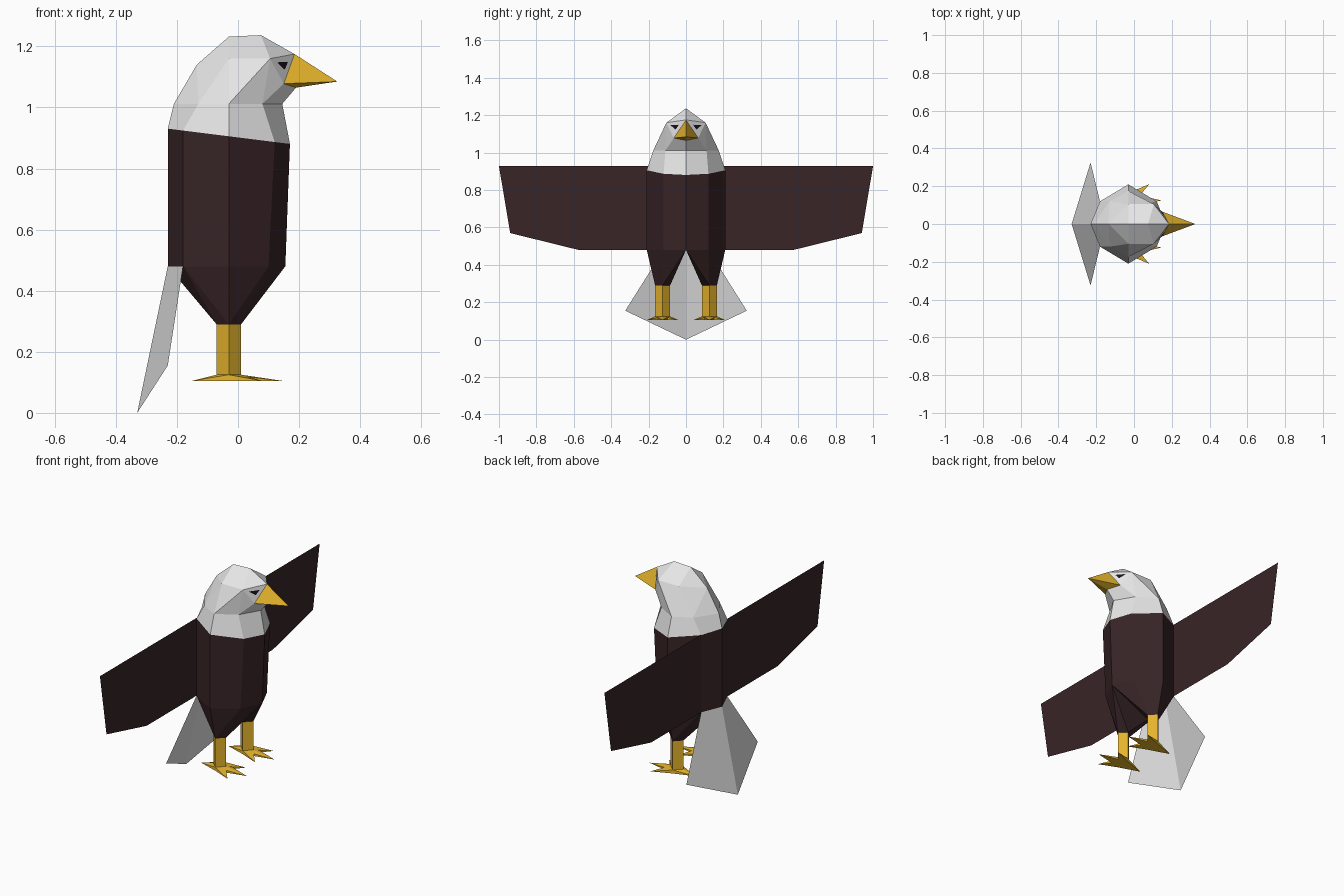
import bpy
import bmesh
from mathutils import Vector

default_cube = bpy.data.objects.get("Cube")
if default_cube:
    bpy.data.objects.remove(default_cube, do_unlink=True)


def make_material(name, colour):
    mat = bpy.data.materials.new(name)
    mat.use_nodes = True
    mat.diffuse_color = (*colour, 1)
    mat.node_tree.nodes["Principled BSDF"].inputs["Base Color"].default_value = (*colour, 1)
    return mat


brown = make_material("dark brown feathers", (.04, .018, .02))
white = make_material("white feathers", (.8, .8, .8))
yellow = make_material("golden yellow", (.79, .46, .025))
black = make_material("eye black", (.01, .005, .01))


def finish(name, bm, material, mirrored=False):
    """Turn a bmesh into a flat shaded object, optionally mirrored across y."""
    bmesh.ops.recalc_face_normals(bm, faces=bm.faces)
    mesh = bpy.data.meshes.new(name)
    bm.to_mesh(mesh)
    bm.free()
    mesh.materials.append(material)
    obj = bpy.data.objects.new(name, mesh)
    bpy.context.collection.objects.link(obj)
    if mirrored:
        modifier = obj.modifiers.new("symmetry", "MIRROR")
        modifier.use_axis = (False, True, False)
    return obj


def add_faces(bm, *polygons):
    """Add polygons given as lists of points, sharing equal corners."""
    for points in polygons:
        bm.faces.new([bm.verts.new(p) for p in points])
    bmesh.ops.remove_doubles(bm, verts=bm.verts, dist=.0005)


def add_loft(bm, lower, upper):
    add_faces(bm, *zip(lower, lower[1:], upper[1:], upper))


def add_hull(bm, points):
    verts = [bm.verts.new(p) for p in points]
    bmesh.ops.convex_hull(bm, input=verts)


def flip(points, side):
    return [(x, y * side, z) for x, y, z in points]


# Half rings of the torso, from back to front
HIP = .48
hip_ring = [(-.23, 0, HIP), (-.18, .12, HIP), (-.03, .21, HIP), (.10, .12, HIP), (.155, 0, HIP)]
collar = [(x, y, .902 - x / 8) for x, y in
          ((-.23, 0), (-.18, .12), (-.03, .21), (.12, .12), (.17, 0))]
throat = [(x, y, 1.012) for x, y in
          ((-.21, 0), (-.13, .12), (-.03, .175), (.08, .11), (.145, 0))]

bm = bmesh.new()
add_loft(bm, hip_ring, collar)
finish("body", bm, brown, mirrored=True)

# Head and neck
nape, crown, brow = Vector((-.135, 0, 1.14)), Vector((-.03, 0, 1.232)), Vector((.075, 0, 1.237))
temple, cheek = Vector((-.03, .105, 1.16)), Vector((.105, .105, 1.16))
beak_top, beak_side = Vector((.185, 0, 1.175)), Vector((.15, .065, 1.078))
beak_base, beak_tip = Vector((.19, 0, 1.065)), Vector((.325, 0, 1.085))

bm = bmesh.new()
add_loft(bm, collar, throat)
back, back_side, side_point, front_side, front = throat
add_faces(
    bm,
    (back, back_side, nape), (back_side, temple, nape),
    (back_side, side_point, temple), (side_point, cheek, temple),
    (side_point, front_side, cheek), (front_side, beak_side, cheek),
    (front_side, front, beak_base, beak_side),
    (nape, temple, crown), (crown, temple, cheek, brow),
    (brow, cheek, beak_top), (cheek, beak_side, beak_top),
)
finish("head", bm, white, mirrored=True)

# Beak
bm = bmesh.new()
add_faces(bm, (beak_top, beak_side, beak_tip), (beak_side, beak_base, beak_tip))
finish("beak", bm, yellow, mirrored=True)

# Tail fan, folded along its centre
bm = bmesh.new()
add_faces(bm, (hip_ring[0], hip_ring[1], (-.23, .325, .155), (-.33, 0, 0)))
finish("tail", bm, white, mirrored=True)

# Paired parts
WING_X, LEG_X, LEG_Y, LEG_R = -.18, -.03, .125, .04
KNEE, ANKLE, SOLE = .29, .125, .105
wing_outline = [(.12, .928), (1, .928), (.94, .57), (.575, HIP), (.12, HIP)]
toe_tips = [(.145, LEG_Y), (.08, .21), (.08, .04), (-.15, LEG_Y)]


def leg_ring(z):
    return [(LEG_X + LEG_R * dx, LEG_Y + LEG_R * dy, z)
            for dx, dy in ((1, 0), (0, 1), (-1, 0), (0, -1))]


for label, side in (("left", 1), ("right", -1)):
    bm = bmesh.new()
    add_faces(bm, flip([(WING_X, y, z) for y, z in wing_outline], side))
    finish(label + "_wing", bm, brown)

    bm = bmesh.new()
    add_hull(bm, flip(hip_ring + leg_ring(KNEE), side))
    finish(label + "_thigh", bm, brown)

    bm = bmesh.new()
    add_hull(bm, flip(leg_ring(KNEE) + leg_ring(SOLE), side))
    finish(label + "_leg", bm, yellow)

    # Each toe tapers from the ankle to a point on the ground
    bm = bmesh.new()
    for x, y in toe_tips:
        add_hull(bm, flip(leg_ring(ANKLE) + leg_ring(SOLE) + [(x, y, SOLE)], side))
    finish(label + "_foot", bm, yellow)

    # Eye plate lying on the face between cheek and beak
    across, down = beak_top - cheek, beak_side - cheek
    lift = down.cross(across).normalized() * .003
    if lift.y < 0:
        lift = -lift
    bm = bmesh.new()
    add_faces(bm, flip([cheek + across * u + down * v + lift
                        for u, v in ((.15, .18), (.57, .24), (.29, .5))], side))
    finish(label + "_eye", bm, black)
